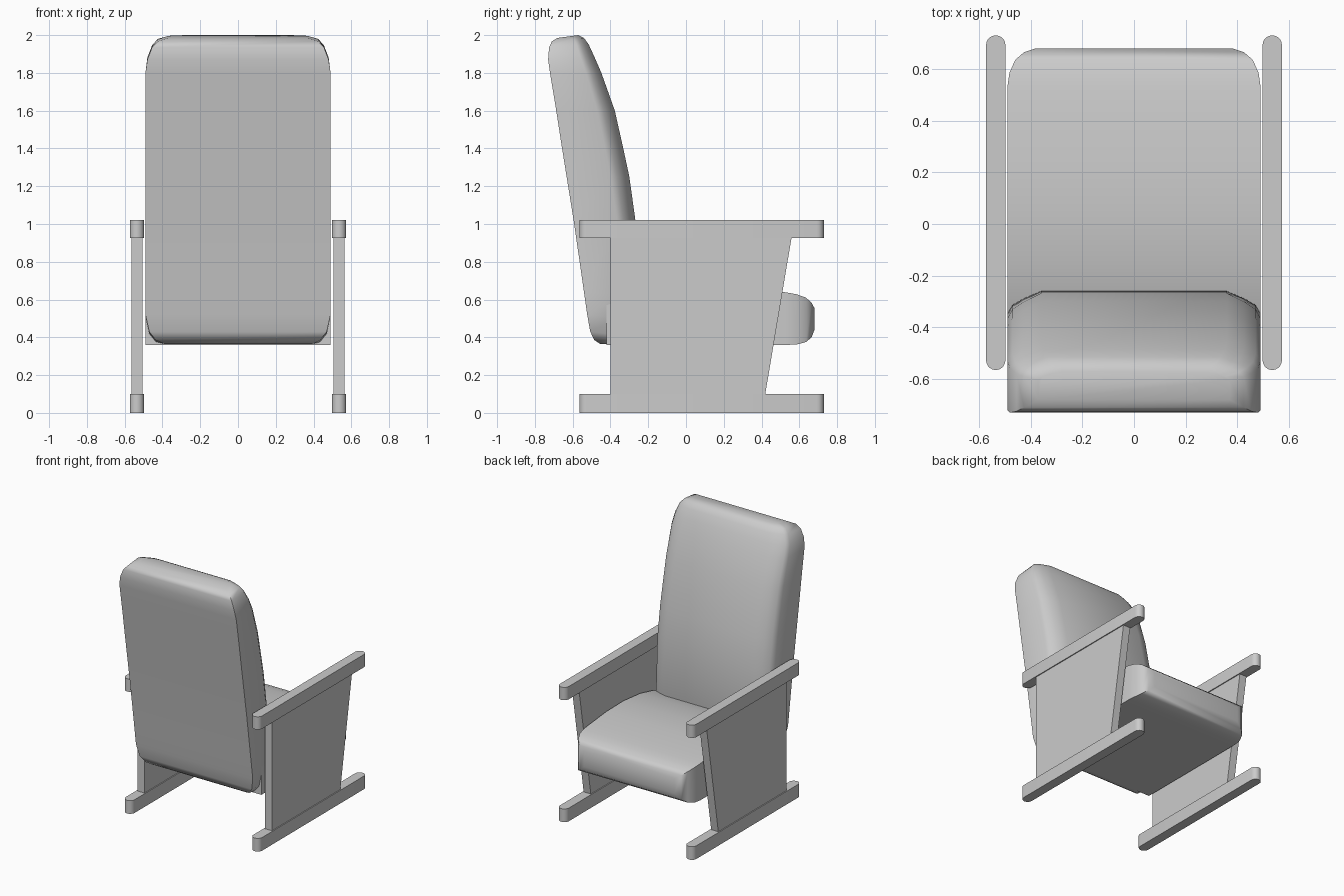
import bpy, math

if "Cube" in bpy.data.objects:
    bpy.data.objects.remove(bpy.data.objects["Cube"])


def build(name, verts, faces, smooth=30):
    mesh = bpy.data.meshes.new(name)
    mesh.from_pydata(verts, [], faces)
    obj = bpy.data.objects.new(name, mesh)
    bpy.context.collection.objects.link(obj)
    bpy.ops.object.select_all(action='DESELECT')
    bpy.context.view_layer.objects.active = obj
    obj.select_set(True)
    bpy.ops.object.mode_set(mode='EDIT')
    bpy.ops.mesh.select_all(action='SELECT')
    bpy.ops.mesh.normals_make_consistent(inside=False)
    bpy.ops.object.mode_set(mode='OBJECT')
    bpy.ops.object.shade_smooth_by_angle(angle=math.radians(smooth))
    return obj


def loft(name, rings, smooth=30):
    n = len(rings[0])
    verts = [p for r in rings for p in r]
    faces = [(k * n + i, k * n + (i + 1) % n, (k + 1) * n + (i + 1) % n, (k + 1) * n + i)
             for k in range(len(rings) - 1) for i in range(n)]
    faces += [tuple(range(n)), tuple(range(len(verts) - n, len(verts)))]
    return build(name, verts, faces, smooth)


# Rail outline with rounded ends, seen from above
def rail(name, x, z0, z1):
    r, y0, y1 = 0.0375, -0.565, 0.73
    pts = [(x + r * math.cos(a), y1 - r + r * math.sin(a))
           for a in (math.pi * i / 10 for i in range(11))]
    pts += [(x - r * math.cos(a), y0 + r - r * math.sin(a))
            for a in (math.pi * i / 10 for i in range(11))]
    loft(name, [[(px, py, z) for px, py in pts] for z in (z0, z1)])


# Side frames: foot rail, tapered panel, armrest
for side, s in (("left", -1), ("right", 1)):
    rail(side + "_foot_rail", s * 0.535, 0.0, 0.10)
    rail(side + "_armrest", s * 0.535, 0.925, 1.022)
    profile = [(-0.40, 0.09), (0.418, 0.09), (0.56, 0.935), (-0.40, 0.935)]
    loft(side + "_panel", [[(s * x, y, z) for y, z in profile] for x in (0.505, 0.565)])

# Seat cushion: sections from rear to front (y, half width, bottom, top)
seat = [(-0.42, 0.49, 0.36, 0.57), (-0.30, 0.49, 0.36, 0.615), (-0.15, 0.49, 0.36, 0.65),
        (0.05, 0.49, 0.36, 0.67), (0.25, 0.49, 0.36, 0.667), (0.45, 0.49, 0.36, 0.648),
        (0.53, 0.49, 0.36, 0.638), (0.585, 0.482, 0.362, 0.628), (0.635, 0.46, 0.375, 0.61),
        (0.665, 0.425, 0.40, 0.583), (0.68, 0.38, 0.44, 0.555)]
loft("seat", [[(-w, y, b), (w, y, b), (w, y, t), (-w, y, t)] for y, w, b, t in seat], 35)

# Backrest cushion: levels (rear y, rear z, front y, front z, half width)
levels = [(-0.455, 0.365, -0.40, 0.365, 0.39), (-0.485, 0.385, -0.37, 0.37, 0.435),
          (-0.507, 0.43, -0.33, 0.41, 0.47), (-0.523, 0.52, -0.285, 0.50, 0.49),
          (-0.54, 0.64, -0.26, 0.62, 0.49), (-0.595, 1.02, -0.268, 1.02, 0.49),
          (-0.632, 1.25, -0.30, 1.25, 0.49), (-0.656, 1.40, -0.332, 1.40, 0.49),
          (-0.687, 1.60, -0.377, 1.60, 0.49), (-0.72, 1.80, -0.448, 1.80, 0.49),
          (-0.73, 1.87, -0.485, 1.885, 0.48), (-0.725, 1.935, -0.515, 1.95, 0.455),
          (-0.71, 1.967, -0.54, 1.985, 0.425), (-0.68, 1.985, -0.57, 2.0, 0.37)]
# Front face is flat in the middle and falls away toward the sides
front = [(1, 0), (1, 0.70), (0.96, 0.81), (0.87, 0.90), (0.735, 1)]
outline = front + [(-u, t) for u, t in reversed(front)]
loft("backrest", [[(u * w, yb + (yf - yb) * t, zb + (zf - zb) * t) for u, t in outline]
                  for yb, zb, yf, zf, w in levels], 35)
